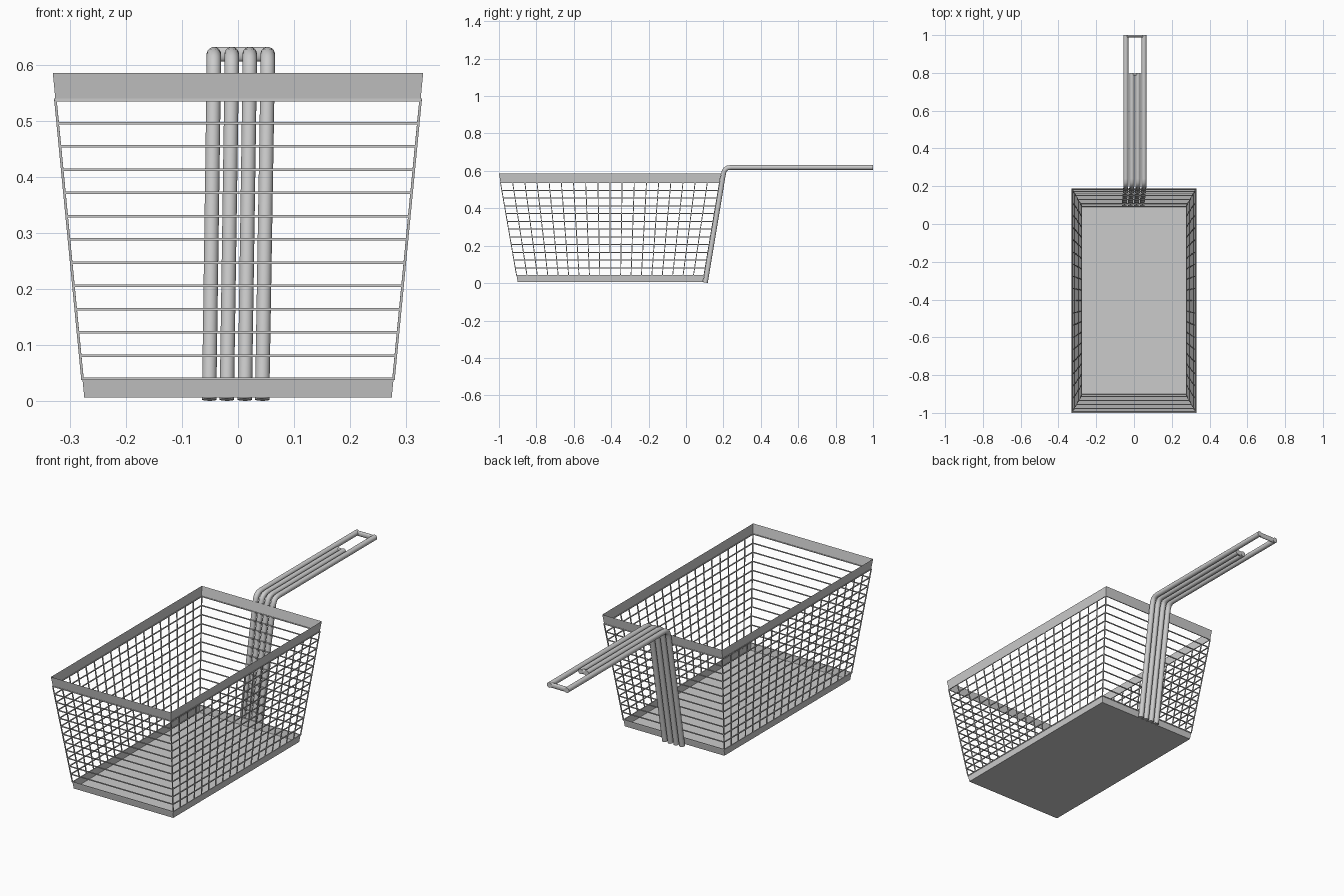
import bpy, bmesh, math
from mathutils import Vector

if "Cube" in bpy.data.objects:
    bpy.data.objects.remove(bpy.data.objects["Cube"])

Z0, Z1 = 0.007, 0.585          # basket bottom and top heights
BAND_LO, BAND_HI = 0.04, 0.537  # mesh sits between the two bands


def corners(z):
    """Four corners of the tapered basket at height z."""
    t = (z - Z0) / (Z1 - Z0)
    x = 0.274 + 0.056 * t
    y0, y1 = -0.90 - 0.10 * t, 0.09 + 0.097 * t
    return [Vector(p) for p in ((-x, y0, z), (x, y0, z), (x, y1, z), (-x, y1, z))]


def finish(bm, name, smooth=False):
    me = bpy.data.meshes.new(name)
    bm.to_mesh(me)
    bm.free()
    ob = bpy.data.objects.new(name, me)
    bpy.context.collection.objects.link(ob)
    if smooth:
        bpy.ops.object.select_all(action='DESELECT')
        ob.select_set(True)
        bpy.context.view_layer.objects.active = ob
        bpy.ops.object.shade_smooth_by_angle(angle=math.radians(40))
    return ob


def tube(bm, pts, r, n, rv=None):
    """Capped tube along pts; rv is an optional second radius."""
    pts = [Vector(p) for p in pts]
    rv = rv or r
    rings = []
    for i, p in enumerate(pts):
        d = (pts[min(i + 1, len(pts) - 1)] - pts[max(i - 1, 0)]).normalized()
        ref = Vector((1, 0, 0)) if abs(d.x) < 0.7 else Vector((0, 0, 1))
        v = d.cross(ref).normalized()
        u = v.cross(d)
        rings.append([bm.verts.new(p + u * r * math.cos(a) + v * rv * math.sin(a))
                      for a in ((k + 0.5) * math.tau / n for k in range(n))])
    faces = []
    for a, b in zip(rings, rings[1:]):
        for k in range(n):
            faces.append(bm.faces.new((a[k], a[(k + 1) % n], b[(k + 1) % n], b[k])))
    faces += [bm.faces.new(rings[0][::-1]), bm.faces.new(rings[-1])]
    bmesh.ops.recalc_face_normals(bm, faces=faces)


def band(name, lo, hi, floor=False):
    """Sheet band around the basket, optionally closed below."""
    bm = bmesh.new()
    a = [bm.verts.new(p) for p in corners(lo)]
    b = [bm.verts.new(p) for p in corners(hi)]
    for k in range(4):
        j = (k + 1) % 4
        bm.faces.new((a[k], a[j], b[j], b[k]))
    if floor:
        bm.faces.new(a[::-1])
    return finish(bm, name)


# Sheet parts
band("basket_floor_tray", Z0, BAND_LO, floor=True)
band("basket_top_rim", BAND_HI, Z1)

# Horizontal wires on all four walls
WIRE = 0.0032
bm = bmesh.new()
for i in range(13):
    c = corners(BAND_LO + (BAND_HI - BAND_LO) * i / 12)
    for k in range(4):
        tube(bm, (c[k], c[(k + 1) % 4]), WIRE, 4)
finish(bm, "horizontal_wires")

# Upright wires on the two long walls, including the corners
bm = bmesh.new()
lo, hi = corners(BAND_LO), corners(BAND_HI)
for a, b in ((1, 2), (0, 3)):
    for i in range(19):
        t = i / 18
        tube(bm, (lo[a].lerp(lo[b], t), hi[a].lerp(hi[b], t)), WIRE, 4)
finish(bm, "upright_wires")

# Handle rods: up the back wall, then bent outwards
R, HZ = 0.013, 0.6185
profile = [(0.104, 0.003), (0.198, 0.570), (0.203, 0.594), (0.210, 0.608),
           (0.222, 0.616), (0.240, HZ)]
for i, (xb, xt) in enumerate(((-0.0515, -0.043), (-0.020, -0.011),
                              (0.012, 0.021), (0.043, 0.053))):
    end = 1.0 if i in (0, 3) else 0.80
    bm = bmesh.new()
    path = [(xb + (xt - xb) * min(1, z / 0.6), y, z) for y, z in profile]
    tube(bm, path + [(xt, end, HZ)], R, 16)
    finish(bm, f"handle_rod_{i + 1}", smooth=True)

# Cross pieces closing the rod ends
for name, x0, x1, y in (("handle_end_bar", -0.043, 0.053, 0.993),
                        ("inner_rod_end_bar", -0.011, 0.021, 0.793)):
    bm = bmesh.new()
    tube(bm, ((x0, y, HZ), (x1, y, HZ)), R, 16, 0.007)
    finish(bm, name, smooth=True)
